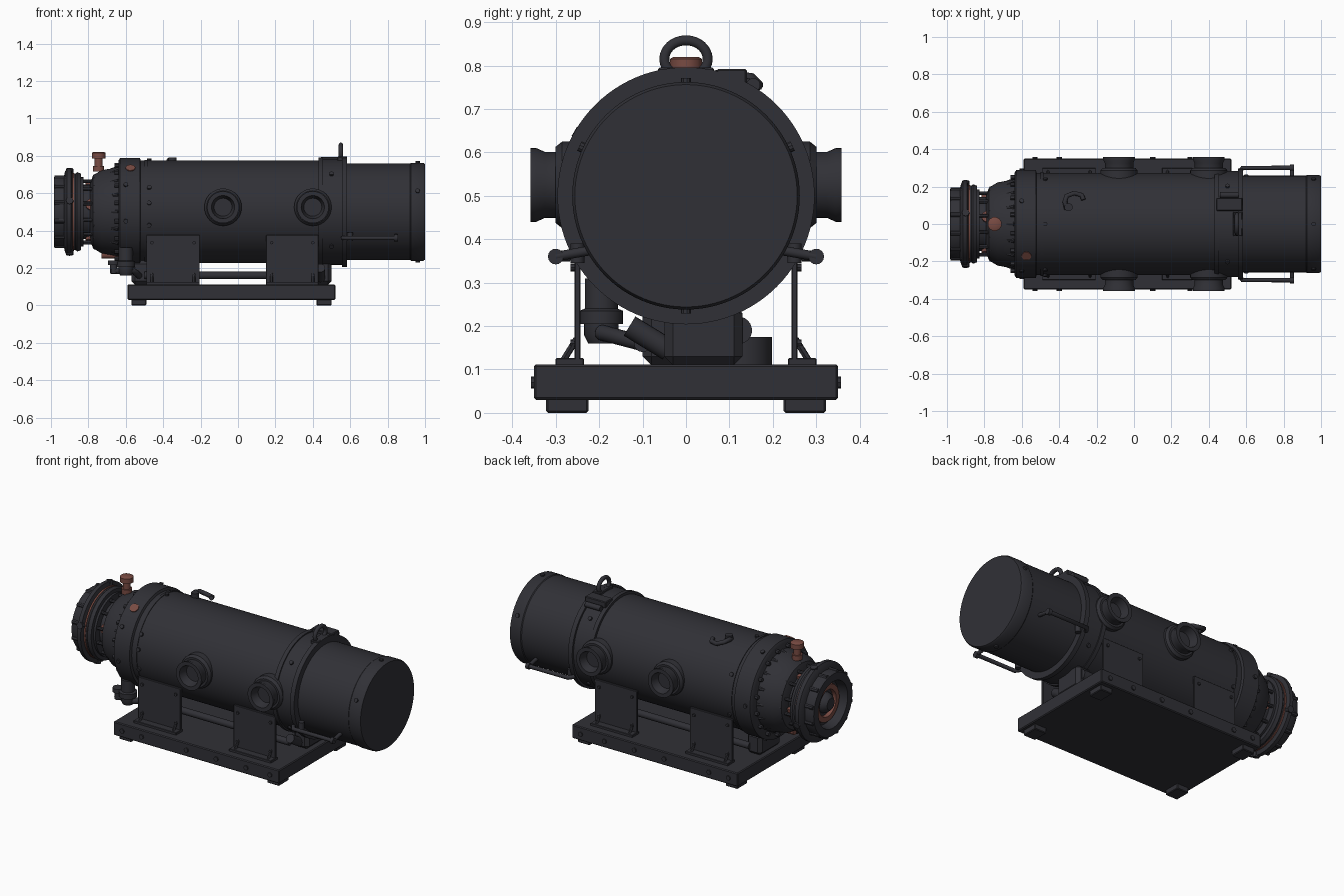
import bpy, bmesh, math
from mathutils import Vector

cube = bpy.data.objects.get("Cube")
if cube:
    bpy.data.objects.remove(cube, do_unlink=True)


def material(name, rgb):
    m = bpy.data.materials.new(name)
    m.use_nodes = True
    m.diffuse_color = (*rgb, 1)
    m.node_tree.nodes["Principled BSDF"].inputs["Base Color"].default_value = (*rgb, 1)
    return m


DARK = material("charcoal paint", (0.03, 0.03, 0.037))
COPPER = material("copper", (0.19, 0.07, 0.055))
AXIS = 0.5          # height of the drum centreline
X = Vector((1, 0, 0))


def finish(name, bm, mat, smooth=True):
    bmesh.ops.recalc_face_normals(bm, faces=bm.faces)
    mesh = bpy.data.meshes.new(name)
    bm.to_mesh(mesh)
    bm.free()
    mesh.materials.append(mat)
    ob = bpy.data.objects.new(name, mesh)
    bpy.context.collection.objects.link(ob)
    if smooth:
        bpy.ops.object.select_all(action='DESELECT')
        ob.select_set(True)
        bpy.context.view_layer.objects.active = ob
        bpy.ops.object.shade_smooth_by_angle(angle=math.radians(35))
    return ob


def lathe(name, profile, origin, direction=X, mat=DARK, seg=64):
    """Revolve (distance, radius) pairs about a direction through origin."""
    bm = bmesh.new()
    d = Vector(direction).normalized()
    side, o = d.orthogonal().normalized(), Vector(origin)
    vs = [bm.verts.new(o + d * t + side * r) for t, r in profile]
    es = [bm.edges.new(p) for p in zip(vs, vs[1:])]
    bmesh.ops.spin(bm, geom=vs + es, cent=o, axis=d, angle=math.tau, steps=seg)
    bmesh.ops.remove_doubles(bm, verts=bm.verts, dist=0.0002)
    return finish(name, bm, mat)


def rod(name, a, b, r, mat=DARK, seg=16):
    d = Vector(b) - Vector(a)
    n = d.length
    return lathe(name, [(0, 0), (0, r), (n, r), (n, 0)], a, d, mat, seg)


def box(name, x, y, z, bevel=0.004, mat=DARK):
    bm = bmesh.new()
    bmesh.ops.create_cube(bm, size=1)
    for v in bm.verts:
        v.co = [lo + (c + 0.5) * (hi - lo) for c, (lo, hi) in zip(v.co, (x, y, z))]
    if bevel:
        bmesh.ops.bevel(bm, geom=bm.edges[:], offset=bevel, segments=1, affect='EDGES')
    return finish(name, bm, mat, False)


def pipe(name, points, r, cyclic=False, mat=DARK):
    cu = bpy.data.curves.new(name, 'CURVE')
    cu.dimensions, cu.bevel_depth, cu.bevel_resolution = '3D', r, 3
    cu.use_fill_caps = True
    sp = cu.splines.new('POLY')
    sp.points.add(len(points) - 1)
    for p, co in zip(sp.points, points):
        p.co = (*co, 1)
    sp.use_cyclic_u = cyclic
    cu.materials.append(mat)
    ob = bpy.data.objects.new(name, cu)
    bpy.context.collection.objects.link(ob)
    return ob


def polar(x, r, deg):
    a = math.radians(deg)
    return Vector((x, r * math.sin(a), AXIS + r * math.cos(a)))


# Drum, collars and lamp end, stepped along the centreline
centre = (0, 0, AXIS)
lathe("main_drum", [(-.64, 0), (-.64, .272), (-.63, .288), (-.525, .288), (-.52, .274),
                    (.43, .274), (.43, .29), (.455, .29), (.455, .283), (.555, .283),
                    (.555, .296), (.583, .296), (.583, 0)], centre, seg=96)
lathe("end_drum", [(.58, 0), (.58, .258), (.92, .258), (.925, .262), (.99, .262),
                   (1, .256), (1, 0)], centre, seg=96)
lathe("drum_seam_band", [(-.5, .27), (-.5, .278), (-.485, .278), (-.485, .27)], centre)

# Tapered nose housing with ribs
lathe("nose_housing", [(-.79, 0), (-.79, .155), (-.775, .195), (-.73, .222), (-.66, .235),
                       (-.63, .24), (-.63, 0)], centre)
for i in range(16):
    ang = i * 22.5
    rod("housing_rib", polar(-.77, .188, ang), polar(-.64, .235, ang), .011, seg=8)
    rod("collar_bolt", polar(-.66, .255, ang + 11), polar(-.635, .255, ang + 11), .012, seg=6)

# Coupling wheel on the nose, open in the middle
lathe("coupling_neck", [(-.87, 0), (-.87, .15), (-.845, .15), (-.845, .185), (-.825, .185),
                        (-.825, .145), (-.78, .145), (-.78, 0)], centre)
lathe("coupling_wheel", [(-.93, .13), (-.985, .14), (-.985, .185), (-.975, .192),
                         (-.93, .192), (-.925, .215), (-.915, .232), (-.892, .232),
                         (-.885, .205), (-.868, .205), (-.86, .212), (-.84, .205),
                         (-.835, .15), (-.835, 0)], centre)
lathe("wheel_recess", [(-.93, .135), (-.93, 0)], centre)
lathe("inner_copper_ring", [(-.93, .115), (-.95, .11), (-.95, .08), (-.93, .075)], centre, mat=COPPER)
lathe("wheel_hub", [(-.97, 0), (-.97, .035), (-.95, .055), (-.93, .06)], centre)
lathe("outer_copper_ring", [(-.887, .2), (-.887, .209), (-.877, .209), (-.877, .2)], centre, mat=COPPER)
for i in range(12):
    ang = i * 30 + 15
    rod("wheel_clamp", polar(-.98, .188, ang), polar(-.9, .188, ang), .013, seg=8)
    rod("tie_bolt", polar(-.86, .17, ang), polar(-.77, .17, ang), .01, seg=8)
    if i % 3 == 0:
        rod("wheel_lug", polar(-.9, .21, ang), polar(-.9, .238, ang), .02, seg=8)
        rod("nose_copper_pad", polar(-.785, .14, ang), polar(-.785, .158, ang), .03, COPPER)

# Copper filler valve, drain and inspection plug
lathe("filler_valve", [(0, 0), (0, .03), (.03, .03), (.03, .022), (.07, .022), (.07, .038),
                       (.1, .038), (.105, .03), (.105, 0)], (-.745, 0, .715), (0, 0, 1), COPPER, 12)
rod("copper_drain", (-.73, 0, .27), (-.64, 0, .27), .02, COPPER)
rod("inspection_plug", polar(-.575, .27, -36), polar(-.575, .293, -36), .026, COPPER)

# Four flared side ports
for s in (-1, 1):
    for px in (-.08, .4):
        base = (px, s * .2, .525)
        lathe("port_pad", [(0, .1), (.085, .1), (.1, .088), (.1, 0)], base, (0, s, 0), seg=32)
        lathe("side_port", [(.09, .076), (.125, .076), (.145, .085), (.158, .085),
                            (.158, .062), (.11, .048), (.11, 0)], base, (0, s, 0), seg=40)

# Base tray with feet and edge bolts
box("base_tray", (-.59, .52), (-.35, .35), (.03, .112), .005)
for s in (-1, 1):
    y = sorted((s * .225, s * .322))
    for fx in (-.57, .42):
        box("base_foot", (fx, fx + .08), y, (0, .035))
    for bx in (-.53, -.4, -.1, .1, .3, .46):
        rod("tray_bolt", (bx, s * .34, .07), (bx, s * .357, .07), .014, seg=8)
    # Upright saddle plates with bolted feet and gussets
    for x0, x1 in ((-.49, -.205), (.15, .43)):
        box("saddle_plate", (x0, x1), sorted((s * .243, s * .257)), (.112, .375), .002)
        box("saddle_foot", (x0, x1), sorted((s * .235, s * .3)), (.11, .126), .002)
        for gx in (x0 + .03, x1 - .03):
            rod("saddle_gusset", (gx, s * .283, .12), (gx, s * .252, .17), .008, seg=6)
            for z in (.16, .335):
                rod("plate_bolt", (gx, s * .25, z), (gx, s * .266, z), .009, seg=8)
    # Side grab handles on the lamp end
    pipe("grab_handle", [(.56, s * .27, .36), (.58, s * .3, .36), (.84, s * .3, .36)], .012)
    rod("handle_knob", (.835, s * .3, .36), (.855, s * .3, .36), .018)
    rod("handle_stay", (.845, s * .215, .375), (.845, s * .3, .36), .011)
    rod("handle_latch", (.6, s * .25, .345), (.6, s * .25, .39), .016)

# Lifting eye, its mount and the top clamp
ring = [(.55, .05 * math.cos(i * math.tau / 32), .815 + .043 * math.sin(i * math.tau / 32))
        for i in range(32)]
pipe("lifting_eye", ring, .012, True)
box("eye_mount", (.53, .58), (-.065, .065), (.765, .795))
box("clamp_block", (.44, .58), (.07, .14), (.755, .792))
rod("clamp_screw", (.46, .155, .755), (.56, .155, .755), .016)

# Hook and small fittings on top of the drum
pipe("top_hook", [(-.36, .08, .765), (-.37, .12, .775), (-.36, .15, .77), (-.32, .165, .755),
                  (-.28, .155, .755), (-.27, .13, .76)], .013)
rod("hook_boss", (-.35, .09, .75), (-.35, .09, .79), .022)
for x, r, angles in ((-.475, .272, (0, 60, -62, -80, -105, 110)), (.96, .258, (0, 65, -65, 180)),
                     (.5, .28, (45, -45, 130, -130)), (-.6, .284, (25, -60, 90, -100, 160))):
    for ang in angles:
        rod("drum_stud", polar(x, r, ang), polar(x, r + .013, ang), .012, seg=10)

# Pump, bracket and plumbing beneath the drum
box("rear_bracket", (.4, .5), (-.05, .13), (.11, .25), .02)
rod("pump_motor", (.38, .13, .105), (.38, .13, .175), .068, seg=24)
rod("pump_cap", (.3, .12, .19), (.47, .12, .19), .032, seg=20)
rod("long_pipe", (-.5, .1, .16), (.42, .1, .16), .02)
rod("second_pipe", (-.5, -.1, .16), (.42, -.1, .16), .02)
rod("pipe_elbow", (.44, -.13, .2), (.44, -.04, .145), .026)
box("front_bracket", (-.57, -.47), (-.1, .1), (.11, .24), .02)

# Drain valve hanging under the nose end
lathe("drain_valve", [(0, 0), (0, .03), (.02, .04), (.045, .04), (.045, .05), (.075, .05),
                      (.08, .038), (.15, .038), (.15, 0)], (-.6, -.195, .16), (0, 0, 1), seg=24)
pipe("drain_pipe", [(-.68, -.195, .185), (-.56, -.195, .185), (-.53, -.1, .16), (-.53, 0, .15)], .018)
lathe("drain_tap", [(0, 0), (0, .02), (.045, .02), (.045, .032), (.07, .032), (.07, 0)],
      (-.665, -.195, .17), (0, 0, 1), seg=12)
